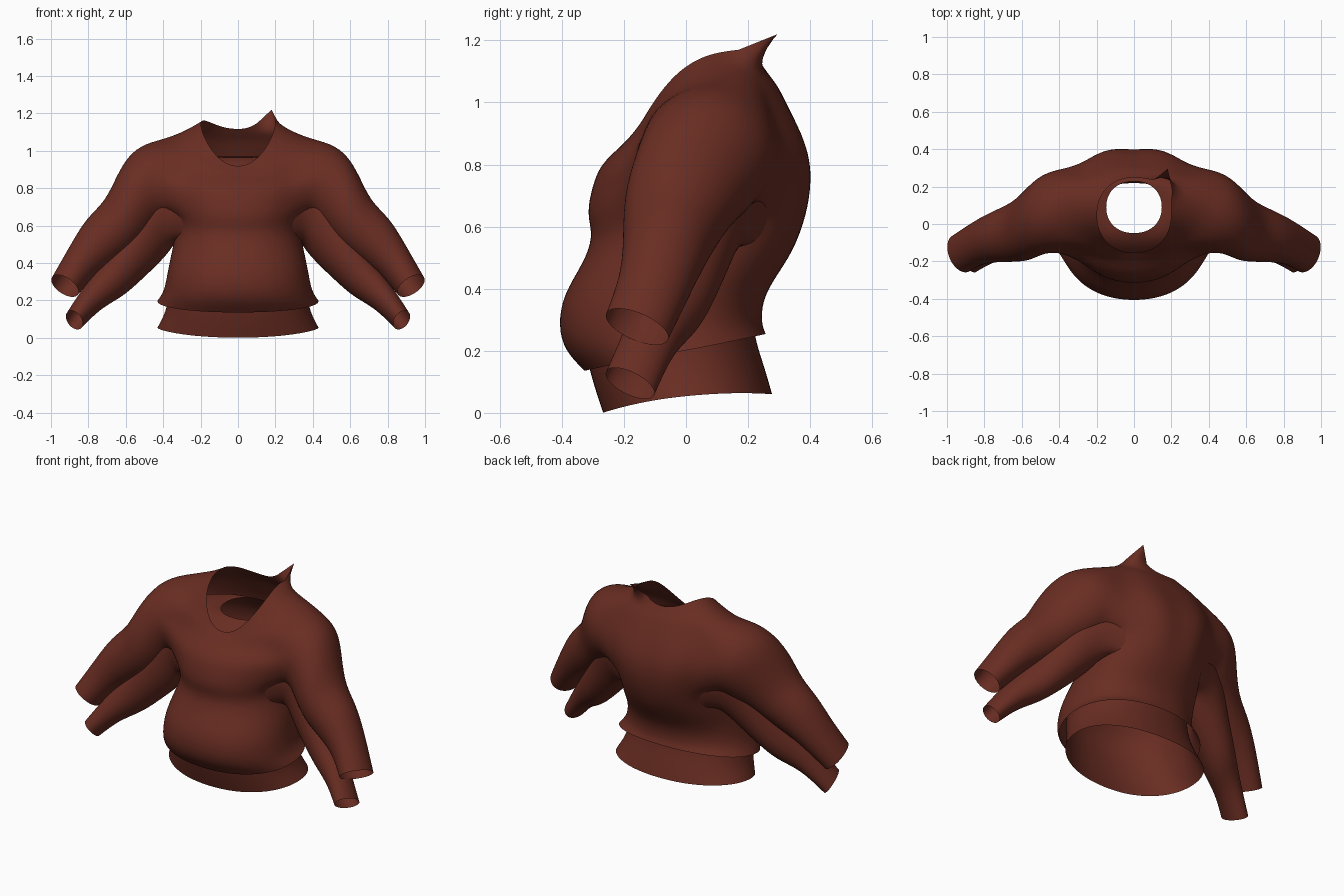
import bpy, bmesh
from math import sin, cos, pi, copysign

cube = bpy.data.objects.get("Cube")
if cube:
    bpy.data.objects.remove(cube, do_unlink=True)

cloth = bpy.data.materials.new("russet_cloth")
cloth.use_nodes = True
COLOUR = (0.14, 0.026, 0.016, 1)
cloth.diffuse_color = COLOUR
cloth.node_tree.nodes["Principled BSDF"].inputs["Base Color"].default_value = COLOUR

COLS = 24          # columns round the torso, starting at the front
LOW, HIGH = 6, 10  # torso rings below and above the armhole
HALF = 3           # half width of the armhole in columns


def rounded(v):
    return copysign(abs(v) ** 0.92, v)


def torso_ring(bm, z_front, z_back, half_width, y_front, y_back, lift=0.0, spine=0.0):
    ring = []
    for j in range(COLS):
        a = 2 * pi * j / COLS
        f = (1 - cos(a)) / 2
        y = (y_front + y_back) / 2 - rounded(cos(a)) * (y_back - y_front) / 2
        if j == COLS // 2:
            y -= spine
        z = z_front + (z_back - z_front) * f + lift * sin(a) ** 2
        ring.append(bm.verts.new((half_width * rounded(sin(a)), y, z)))
    return ring


def armhole_loop(rings, side):
    """Armhole border running top, back, bottom, front."""
    mid = COLS // 4
    cells = [(HIGH, mid + d) for d in range(HALF)]
    cells += [(r, mid + HALF) for r in range(HIGH, LOW, -1)]
    cells += [(LOW, mid + d) for d in range(HALF, -HALF, -1)]
    cells += [(r, mid - HALF) for r in range(LOW, HIGH)]
    cells += [(HIGH, mid + d) for d in range(-HALF, 0)]
    return [rings[r][j if side > 0 else COLS - j] for r, j in cells]


def add_sleeve(bm, rings, sections, side):
    last = armhole_loop(rings, side)
    n = len(last)
    for tx, tz, bx, bz, yf, yb, slant in sections:
        ring = []
        for k in range(n):
            c, s = cos(2 * pi * k / n), sin(2 * pi * k / n)
            x = (tx + bx) / 2 + c * (tx - bx) / 2 + s * slant * 0.55
            z = (tz + bz) / 2 + c * (tz - bz) / 2 - s * slant * 0.8
            y = (yf + yb) / 2 + s * (yb - yf) / 2
            ring.append(bm.verts.new((side * x, y, z)))
        for k in range(n):
            m = (k + 1) % n
            face = [last[k], ring[k], ring[m], last[m]]
            bm.faces.new(face if side > 0 else face[::-1])
        last = ring


def garment(name, torso, sleeve, collar={}):
    bm = bmesh.new()
    crease = bm.verts.layers.float.new("crease_vert")
    rings = [torso_ring(bm, *row) for row in torso]
    for i in range(len(rings) - 1):
        for j in range(COLS):
            side_gap = min(abs(j + 0.5 - COLS / 4), abs(j + 0.5 - COLS * 3 / 4))
            if LOW <= i < HIGH and side_gap < HALF:
                continue
            m = (j + 1) % COLS
            bm.faces.new((rings[i][j], rings[i][m], rings[i + 1][m], rings[i + 1][j]))
    for side in (1, -1):
        add_sleeve(bm, rings, sleeve, side)
    # turned-up point on the collar
    for column, place in collar.items():
        rings[-1][column].co = place
        rings[-1][column][crease] = 1.0
    mesh = bpy.data.meshes.new(name)
    bm.to_mesh(mesh)
    bm.free()
    mesh.materials.append(cloth)
    mesh.shade_smooth()
    obj = bpy.data.objects.new(name, mesh)
    bpy.context.collection.objects.link(obj)
    sub = obj.modifiers.new("soft_cloth", "SUBSURF")
    sub.levels = sub.render_levels = 2


# Torso rows: front z, back z, half width, front y, back y, side lift, spine dip
# Sleeve rows: top x, top z, bottom x, bottom z, front y, back y, slant
garment("outer_sweater", [
    (.135, .255, .435, -.33, .26),
    (.20, .29, .40, -.395, .245),
    (.28, .36, .385, -.415, .25),
    (.38, .42, .37, -.40, .28),
    (.48, .50, .35, -.335, .335),
    (.57, .57, .335, -.30, .375, 0, .01),
    (.64, .66, .345, -.325, .41, 0, .02),
    (.73, .78, .39, -.305, .425, 0, .025),
    (.80, .88, .42, -.28, .40, 0, .025),
    (.86, .97, .42, -.21, .35, 0, .015),
    (.885, 1.05, .36, -.185, .30, .10),
    (.90, 1.08, .28, -.17, .275, .11),
    (.915, 1.115, .20, -.155, .25, .13),
], [
    (.46, 1.055, .375, .63, -.15, .295, 0),
    (.575, 1.0, .425, .59, -.165, .26, 0),
    (.65, .87, .49, .535, -.20, .18, 0),
    (.71, .73, .56, .47, -.205, .12, 0),
    (.81, .645, .66, .405, -.205, .075, 0),
    (.89, .51, .76, .34, -.215, .03, 0),
    (.995, .325, .855, .23, -.26, -.055, .045),
], {8: (.205, .17, 1.17), 9: (.18, .295, 1.22), 10: (.105, .235, 1.15)})

garment("inner_shirt", [
    (0, .06, .435, -.27, .28, .025),
    (.12, .15, .39, -.31, .255),
    (.22, .25, .37, -.33, .22),
    (.32, .34, .35, -.35, .22),
    (.41, .42, .34, -.33, .26),
    (.48, .49, .325, -.28, .31),
    (.53, .55, .32, -.28, .34),
    (.66, .68, .35, -.28, .38),
    (.77, .80, .37, -.25, .37),
    (.85, .89, .37, -.18, .32),
    (.90, .94, .31, -.14, .27, .04),
    (.94, .96, .23, -.10, .25, .03),
    (.965, .97, .15, -.05, .23),
], [
    (.42, .95, .345, .49, -.11, .24, 0),
    (.52, .84, .385, .435, -.12, .19, 0),
    (.57, .69, .455, .365, -.14, .15, 0),
    (.63, .56, .53, .295, -.16, .11, 0),
    (.71, .42, .62, .215, -.18, .06, 0),
    (.81, .30, .73, .16, -.21, -.03, 0),
    (.915, .135, .835, .055, -.26, -.10, .04),
])
